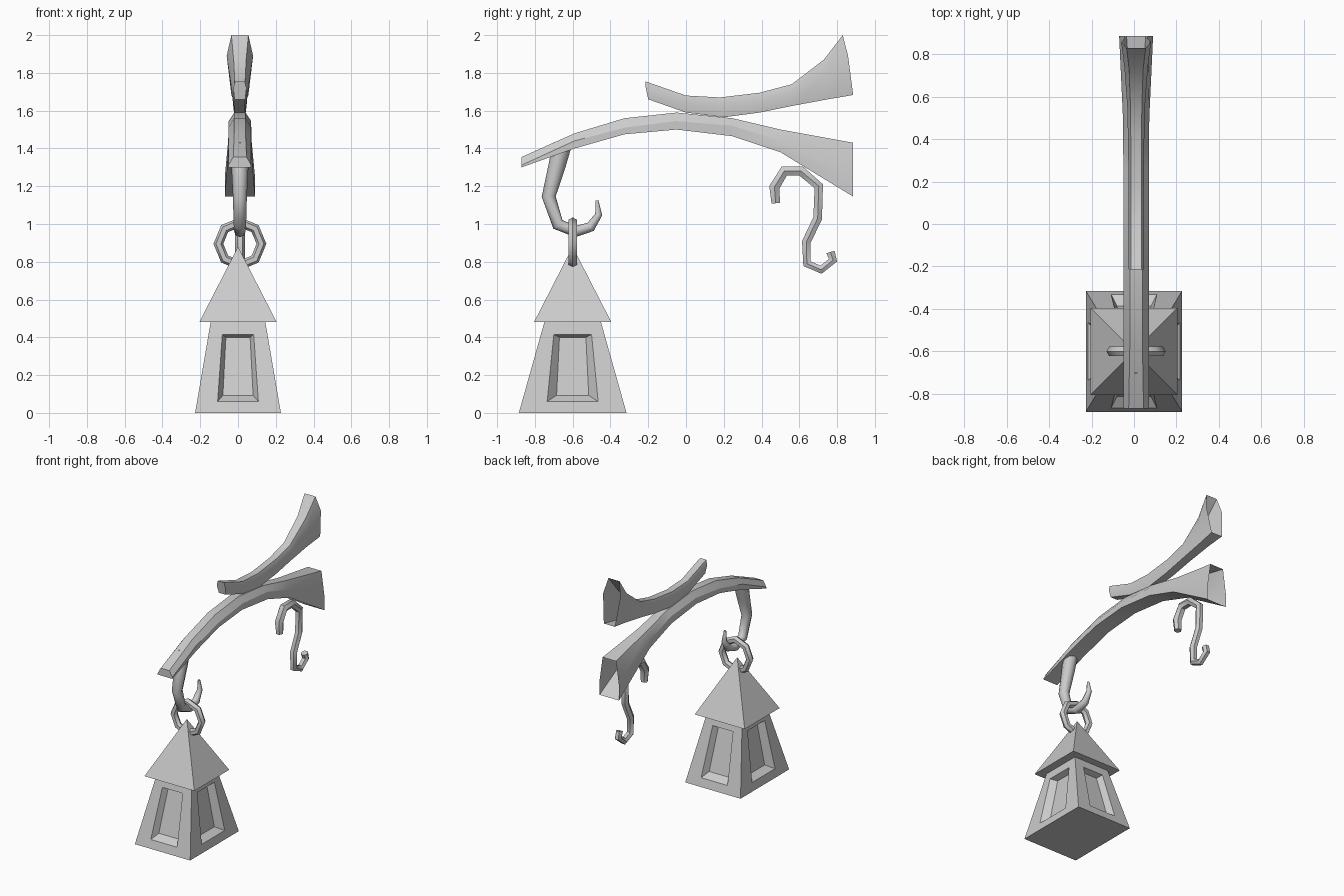
import bpy
from math import cos, sin, pi, radians
from mathutils import Vector

if "Cube" in bpy.data.objects:
    bpy.data.objects.remove(bpy.data.objects["Cube"])

CX = 0.01    # arms and hooks sit slightly off centre
LY = -0.6    # lantern centre line


def make(name, verts, faces, smooth=None):
    me = bpy.data.meshes.new(name)
    me.from_pydata([tuple(v) for v in verts], [], faces)
    ob = bpy.data.objects.new(name, me)
    bpy.context.collection.objects.link(ob)
    bpy.ops.object.select_all(action='DESELECT')
    ob.select_set(True)
    bpy.context.view_layer.objects.active = ob
    bpy.ops.object.mode_set(mode='EDIT')
    bpy.ops.mesh.select_all(action='SELECT')
    bpy.ops.mesh.normals_make_consistent(inside=False)
    bpy.ops.object.mode_set(mode='OBJECT')
    if smooth:
        bpy.ops.object.shade_smooth_by_angle(angle=radians(smooth))
    return ob


def loft(name, rings, cap_end=True, smooth=30):
    n = len(rings[0])
    verts = [p for r in rings for p in r]
    faces = [(i * n + j, i * n + (j + 1) % n, (i + 1) * n + (j + 1) % n, (i + 1) * n + j)
             for i in range(len(rings) - 1) for j in range(n)]
    faces.append(tuple(range(n)))
    if cap_end:
        faces.append(tuple(range(len(verts) - n, len(verts))))
    return make(name, verts, faces, smooth)


def section(top, mid, bottom):
    # each level is (half width, y, z); gives a six-sided ring
    levels = (bottom, mid, top)
    return ([(CX + w, y, z) for w, y, z in levels] +
            [(CX - w, y, z) for w, y, z in reversed(levels)])


def hook(name, path, sides):
    # path points are (y, z, radius)
    pts = [Vector((CX, y, z)) for y, z, r in path]
    rings = []
    for i, p in enumerate(pts):
        a = (p - pts[i - 1]).normalized() if i else Vector()
        b = (pts[i + 1] - p).normalized() if i < len(pts) - 1 else Vector()
        t = (a + b).normalized()
        nrm = Vector((0, -t.z, t.y))
        r = path[i][2]
        rings.append([p + Vector((r * cos(k * 2 * pi / sides), 0, 0)) + nrm * r * sin(k * 2 * pi / sides)
                      for k in range(sides)])
    return loft(name, rings, smooth=50)


# Lower arm: y, bottom, middle, top, top half width, side half width
lower = [(-0.87, 1.30, 1.312, 1.355, 0.035, 0.06), (-0.59, 1.40, 1.44, 1.48, 0.03, 0.06),
         (-0.325, 1.475, 1.51, 1.56, 0.03, 0.06), (-0.05, 1.50, 1.545, 1.59, 0.03, 0.06),
         (0.245, 1.465, 1.52, 1.56, 0.03, 0.06), (0.50, 1.38, 1.44, 1.50, 0.035, 0.062),
         (0.885, 1.145, 1.25, 1.43, 0.055, 0.08)]
loft("lower_arm", [section((wt, y, t), (ws, y, m), (ws, y, b))
                   for y, b, m, t, wt, ws in lower], cap_end=False)

# Upper branch: (half width, y, z) at top, middle and bottom
upper = [((0.025, -0.215, 1.755), (0.035, -0.213, 1.72), (0.028, -0.20, 1.66)),
         ((0.025, 0.0, 1.68), (0.035, 0.0, 1.645), (0.028, 0.0, 1.59)),
         ((0.025, 0.18, 1.67), (0.036, 0.19, 1.63), (0.028, 0.20, 1.565)),
         ((0.025, 0.39, 1.695), (0.038, 0.39, 1.655), (0.03, 0.39, 1.59)),
         ((0.027, 0.56, 1.74), (0.042, 0.56, 1.70), (0.032, 0.56, 1.625)),
         ((0.033, 0.73, 1.87), (0.055, 0.735, 1.79), (0.036, 0.75, 1.66)),
         ((0.045, 0.83, 2.0), (0.07, 0.858, 1.89), (0.045, 0.885, 1.683))]
loft("upper_branch", [section(*s) for s in upper], cap_end=False)

# Hooks
hook("lantern_hook", [(-0.655, 1.42, 0.05), (-0.685, 1.30, 0.045), (-0.727, 1.145, 0.037),
                      (-0.678, 0.998, 0.033), (-0.585, 0.96, 0.03), (-0.505, 0.985, 0.027),
                      (-0.462, 1.05, 0.019), (-0.472, 1.125, 0.008)], 8)
hook("spare_hook", [(0.475, 1.11, 0.026), (0.468, 1.195, 0.032), (0.52, 1.28, 0.032),
                    (0.61, 1.28, 0.03), (0.703, 1.20, 0.028), (0.697, 1.03, 0.027),
                    (0.637, 0.905, 0.027), (0.64, 0.79, 0.026), (0.715, 0.758, 0.025),
                    (0.778, 0.808, 0.026), (0.765, 0.852, 0.026)], 6)

# Ring
bpy.ops.mesh.primitive_torus_add(location=(CX, LY, 0.895), rotation=(pi / 2, 0, 0),
                                 major_segments=8, minor_segments=6,
                                 major_radius=0.114, minor_radius=0.026)
bpy.context.object.name = "hanging_ring"
bpy.ops.object.shade_smooth_by_angle(angle=radians(50))

# Lantern body: four sloping sides, each with a recessed window
H, B, T = 0.48, (0.227, 0.285), (0.145, 0.15)
verts, faces = [], []
for axis in (0, 1):
    for s in (-1, 1):
        def pt(u, z, depth=0.0):
            # u is the half width along the side, z the height
            d = B[axis] + (T[axis] - B[axis]) * z / H - depth
            p = (s * d, u, z) if axis == 0 else (u, s * d, z)
            return (p[0], p[1] + LY, p[2])
        o = 1 - axis
        ot, ob_, it, ib = ((0.10, 0.135, 0.07, 0.085), (0.083, 0.108, 0.064, 0.08))[axis]
        k = len(verts)
        verts += [pt(-B[o], 0), pt(B[o], 0), pt(T[o], H), pt(-T[o], H)]
        verts += [pt(-ob_, 0.06), pt(ob_, 0.06), pt(ot, 0.415), pt(-ot, 0.415)]
        verts += [pt(-ib, 0.093, 0.045), pt(ib, 0.093, 0.045), pt(it, 0.40, 0.045), pt(-it, 0.40, 0.045)]
        for a in (0, 4):
            faces += [(k + a + i, k + a + (i + 1) % 4, k + a + 4 + (i + 1) % 4, k + a + 4 + i)
                      for i in range(4)]
        faces.append((k + 8, k + 9, k + 10, k + 11))
for z, (hx, hy) in ((0, B), (H, T)):
    k = len(verts)
    verts += [(x * hx, LY + y * hy, z) for x, y in ((-1, -1), (1, -1), (1, 1), (-1, 1))]
    faces.append((k, k + 1, k + 2, k + 3))
body = make("lantern_body", verts, faces)
bpy.ops.object.mode_set(mode='EDIT')
bpy.ops.mesh.select_all(action='SELECT')
bpy.ops.mesh.remove_doubles(threshold=0.001)
bpy.ops.mesh.normals_make_consistent(inside=False)
bpy.ops.object.mode_set(mode='OBJECT')

# Lantern roof
R = 0.205
make("lantern_roof", [(-R, LY - R, H), (R, LY - R, H), (R, LY + R, H), (-R, LY + R, H), (0, LY, 0.88)],
     [(0, 1, 4), (1, 2, 4), (2, 3, 4), (3, 0, 4), (3, 2, 1, 0)])
